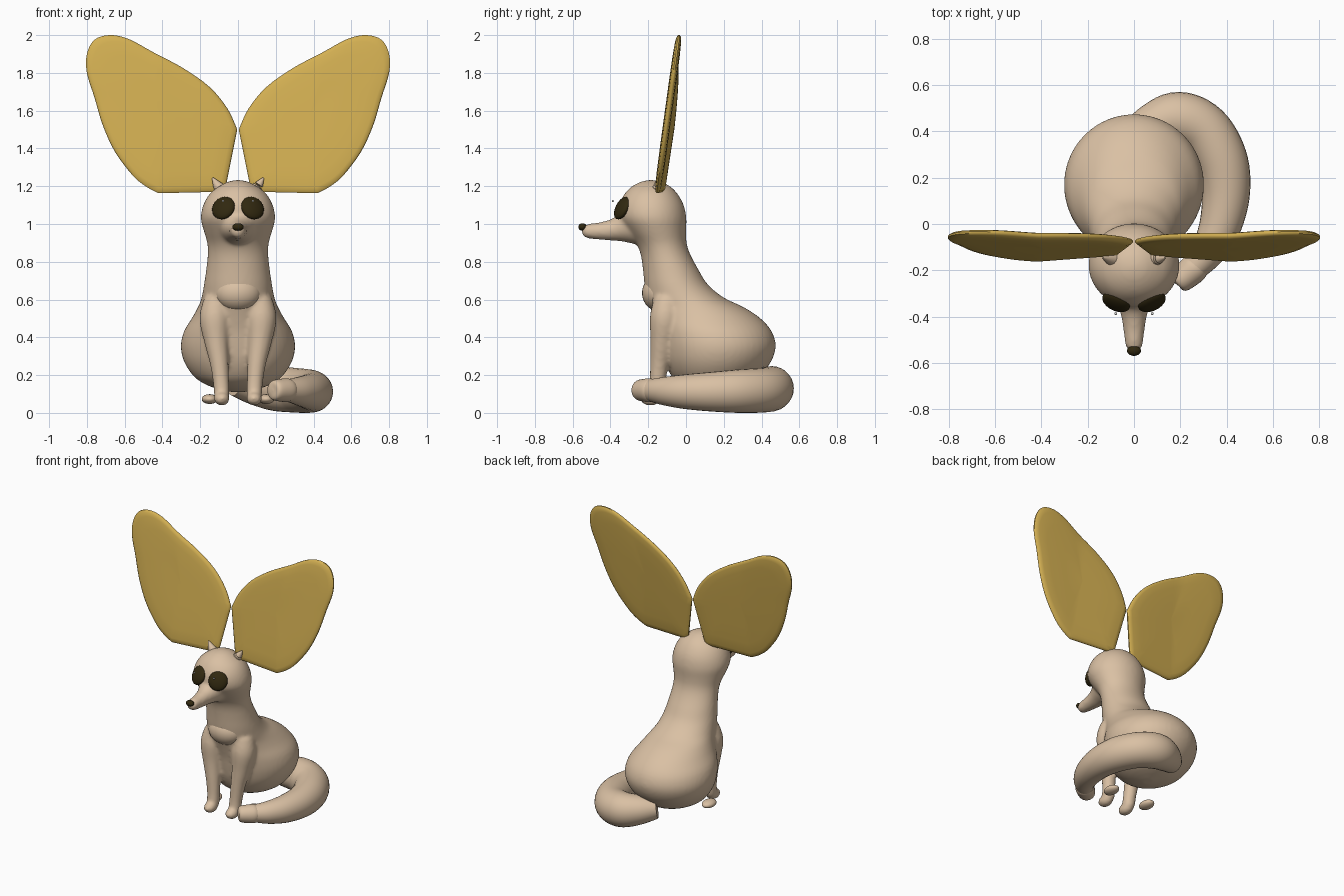
import bpy, bmesh, math
from mathutils import Vector, Matrix

if "Cube" in bpy.data.objects:
    bpy.data.objects.remove(bpy.data.objects["Cube"])


def material(name, rgb):
    m = bpy.data.materials.new(name)
    m.diffuse_color = (*rgb, 1)
    m.use_nodes = True
    m.node_tree.nodes["Principled BSDF"].inputs["Base Color"].default_value = m.diffuse_color
    return m


FUR = material("sandy_fur", (0.70, 0.53, 0.37))
GOLD = material("golden_ear", (0.65, 0.43, 0.085))
DARK = material("dark_brown", (0.03, 0.021, 0.005))
WHITE = material("eye_white", (0.85, 0.85, 0.82))


def finish(name, bm, mat, angle=40):
    bmesh.ops.recalc_face_normals(bm, faces=bm.faces)
    me = bpy.data.meshes.new(name)
    bm.to_mesh(me)
    bm.free()
    me.materials.append(mat)
    ob = bpy.data.objects.new(name, me)
    bpy.context.collection.objects.link(ob)
    bpy.ops.object.select_all(action='DESELECT')
    ob.select_set(True)
    bpy.context.view_layer.objects.active = ob
    bpy.ops.object.shade_smooth_by_angle(angle=math.radians(angle))
    return ob


def curve_through(keys, steps):
    """Smooth (Catmull-Rom) interpolation of tuples."""
    out = []
    k = [Vector(p) for p in keys]
    for i in range(len(k) - 1):
        p0, p1, p2 = k[max(i - 1, 0)], k[i], k[i + 1]
        p3 = k[min(i + 2, len(k) - 1)]
        for s in range(steps):
            t = s / steps
            out.append(0.5 * (2 * p1 + (p2 - p0) * t + (2 * p0 - 5 * p1 + 4 * p2 - p3) * t * t
                              + (3 * p1 - p0 - 3 * p2 + p3) * t ** 3))
    return out + [k[-1]]


def loft(bm, rings):
    """Skin closed rings of points and cap both ends."""
    rows = [[bm.verts.new(p) for p in r] for r in rings]
    n = len(rows[0])
    for a, b in zip(rows, rows[1:]):
        for i in range(n):
            bm.faces.new((a[i], a[(i + 1) % n], b[(i + 1) % n], b[i]))
    bm.faces.new(rows[0])
    bm.faces.new(rows[-1])


def tube(bm, keys, n=28, steps=6):
    """Round tube along (x, y, z, radius) keys."""
    pts = curve_through(keys, steps)
    rings = []
    for i, p in enumerate(pts):
        tan = (pts[min(i + 1, len(pts) - 1)].xyz - pts[max(i - 1, 0)].xyz).normalized()
        ref = Vector((1, 0, 0)) if abs(tan.z) > 0.8 else Vector((0, 0, 1))
        u = tan.cross(ref).normalized()
        v = tan.cross(u)
        rings.append([p.xyz + max(p.w, 0.002) * (u * math.cos(a) + v * math.sin(a))
                      for a in (2 * math.pi * j / n for j in range(n))])
    loft(bm, rings)


def ellipsoid(bm, loc, radii, normal=None, seg=28):
    rot = Vector(normal).to_track_quat('Z', 'Y').to_matrix().to_4x4() if normal else Matrix()
    mat = Matrix.Translation(loc) @ rot @ Matrix.Diagonal((*radii, 1))
    bmesh.ops.create_uvsphere(bm, u_segments=seg, v_segments=seg // 2, radius=1, matrix=mat)


# Torso, neck and head: rows of z, front y, back y, half width
BODY = [(0.11, 0.10, 0.18, 0.03), (0.13, 0.02, 0.28, 0.12), (0.16, -0.04, 0.345, 0.19),
        (0.20, -0.08, 0.395, 0.24), (0.27, -0.115, 0.45, 0.285), (0.35, -0.135, 0.475, 0.303),
        (0.43, -0.15, 0.455, 0.287), (0.50, -0.17, 0.395, 0.245), (0.56, -0.19, 0.305, 0.212),
        (0.61, -0.21, 0.20, 0.193), (0.68, -0.22, 0.115, 0.18), (0.76, -0.228, 0.065, 0.168),
        (0.84, -0.24, 0.022, 0.16), (0.90, -0.265, 0.003, 0.163), (0.96, -0.31, 0.0, 0.18),
        (1.03, -0.355, 0.002, 0.197), (1.10, -0.355, -0.012, 0.184), (1.16, -0.325, -0.045, 0.15),
        (1.20, -0.285, -0.085, 0.10), (1.225, -0.235, -0.135, 0.05), (1.232, -0.20, -0.17, 0.015)]
bm = bmesh.new()
rings = []
for z, f, b, w in curve_through(BODY, 3):
    rings.append([((w * math.cos(a)), (f + b) / 2 + (b - f) / 2 * math.sin(a), z)
                  for a in (2 * math.pi * j / 48 for j in range(48))])
loft(bm, rings)
# Snout
tube(bm, [(0, -0.22, 1.0, 0.12), (0, -0.31, 0.985, 0.088), (0, -0.38, 0.97, 0.06),
          (0, -0.45, 0.963, 0.047), (0, -0.52, 0.962, 0.038), (0, -0.545, 0.962, 0.025),
          (0, -0.552, 0.962, 0.006)])
# Front legs and paws
for s in (-1, 1):
    tube(bm, [(s * 0.11, -0.10, 0.60, 0.07), (s * 0.122, -0.11, 0.50, 0.082),
              (s * 0.115, -0.125, 0.38, 0.064), (s * 0.10, -0.14, 0.27, 0.05),
              (s * 0.09, -0.15, 0.17, 0.043), (s * 0.086, -0.16, 0.09, 0.04),
              (s * 0.086, -0.165, 0.06, 0.02)])
    ellipsoid(bm, (s * 0.086, -0.188, 0.075), (0.042, 0.056, 0.037))
body = finish("body", bm, FUR, 180)
m = body.modifiers.new("blend", 'REMESH')
m.mode, m.voxel_size, m.use_smooth_shade = 'VOXEL', 0.011, True
m = body.modifiers.new("soften", 'SMOOTH')
m.factor, m.iterations = 0.5, 8

# Chest tuft
bm = bmesh.new()
ellipsoid(bm, (0, -0.135, 0.635), (0.125, 0.098, 0.10))
finish("chest_tuft", bm, FUR)

# Tail and its tip
bm = bmesh.new()
tube(bm, [(-0.02, 0.36, 0.16, 0.07), (0.08, 0.42, 0.145, 0.10), (0.19, 0.453, 0.13, 0.118),
          (0.30, 0.405, 0.12, 0.118), (0.375, 0.28, 0.115, 0.115), (0.397, 0.14, 0.112, 0.105),
          (0.375, 0.0, 0.112, 0.092), (0.325, -0.11, 0.115, 0.076), (0.26, -0.19, 0.12, 0.058)])
finish("tail", bm, FUR)
bm = bmesh.new()
tube(bm, [(0.275, -0.175, 0.12, 0.055), (0.258, -0.193, 0.12, 0.063), (0.225, -0.222, 0.12, 0.06),
          (0.195, -0.245, 0.12, 0.054), (0.183, -0.255, 0.12, 0.04), (0.18, -0.258, 0.12, 0.005)])
finish("tail_tip", bm, FUR)

# Nose
bm = bmesh.new()
ellipsoid(bm, (0, -0.548, 0.984), (0.03, 0.022, 0.02))
finish("nose", bm, DARK)

# Ear outline in x, z, from the inner point over the top to the lower outer corner
EAR = [(0.004, 1.50), (0.055, 1.61), (0.15, 1.725), (0.29, 1.825), (0.45, 1.91), (0.58, 1.98),
       (0.68, 2.0), (0.76, 1.975), (0.80, 1.90), (0.80, 1.80), (0.76, 1.67), (0.715, 1.52),
       (0.65, 1.38), (0.56, 1.26), (0.49, 1.20), (0.42, 1.163)]
outline = [tuple(p) for p in curve_through([(x, z, 0) for x, z in EAR], 4)]
outline = [(x, z) for x, z, _ in outline]
outline += [(0.42 - 0.35 * t / 6, 1.163 + 0.008 * t / 6) for t in range(1, 7)]
outline += [(0.07 - 0.066 * t / 6, 1.171 + 0.329 * t / 6) for t in range(1, 6)]
# Shrinking rings from the back centre, round the rim, to the front centre
LAYERS = [(0.02, 0.02), (0.4, 0.02), (0.75, 0.019), (0.92, 0.016), (0.975, 0.012), (1, 0.004)]
LAYERS = LAYERS + [(s, -t) for s, t in reversed(LAYERS)]
CX, CZ = 0.38, 1.58


def ear_point(side, x, z, scale, off):
    x, z = CX + (x - CX) * scale, CZ + (z - CZ) * scale
    y = -0.152 + 0.137 * (z - 1.16) + 0.03 * max(0, 1 - x / 0.42)
    return (side * x, y + off, z)


for side, label in ((-1, "left"), (1, "right")):
    bm = bmesh.new()
    loft(bm, [[ear_point(side, x, z, s, t) for x, z in outline] for s, t in LAYERS])
    finish("ear_" + label, bm, GOLD, 50)
    # Ear root joining the head
    bm = bmesh.new()
    tube(bm, [(side * 0.07, -0.15, 1.16, 0.04), (side * 0.105, -0.148, 1.20, 0.027),
              (side * 0.135, -0.145, 1.245, 0.004)], n=16)
    finish("ear_root_" + label, bm, FUR)
    # Eye with a small glint
    bm = bmesh.new()
    ellipsoid(bm, (side * 0.077, -0.337, 1.085), (0.064, 0.066, 0.028),
              (side * 0.38, -0.82, 0.45))
    finish("eye_" + label, bm, DARK)
    bm = bmesh.new()
    ellipsoid(bm, (side * 0.079, -0.387, 1.122), (0.006, 0.006, 0.006), seg=12)
    finish("eye_glint_" + label, bm, WHITE)
    # Hind paw
    bm = bmesh.new()
    ellipsoid(bm, (side * 0.15, -0.05, 0.073), (0.042, 0.06, 0.026))
    finish("hind_paw_" + label, bm, FUR)
